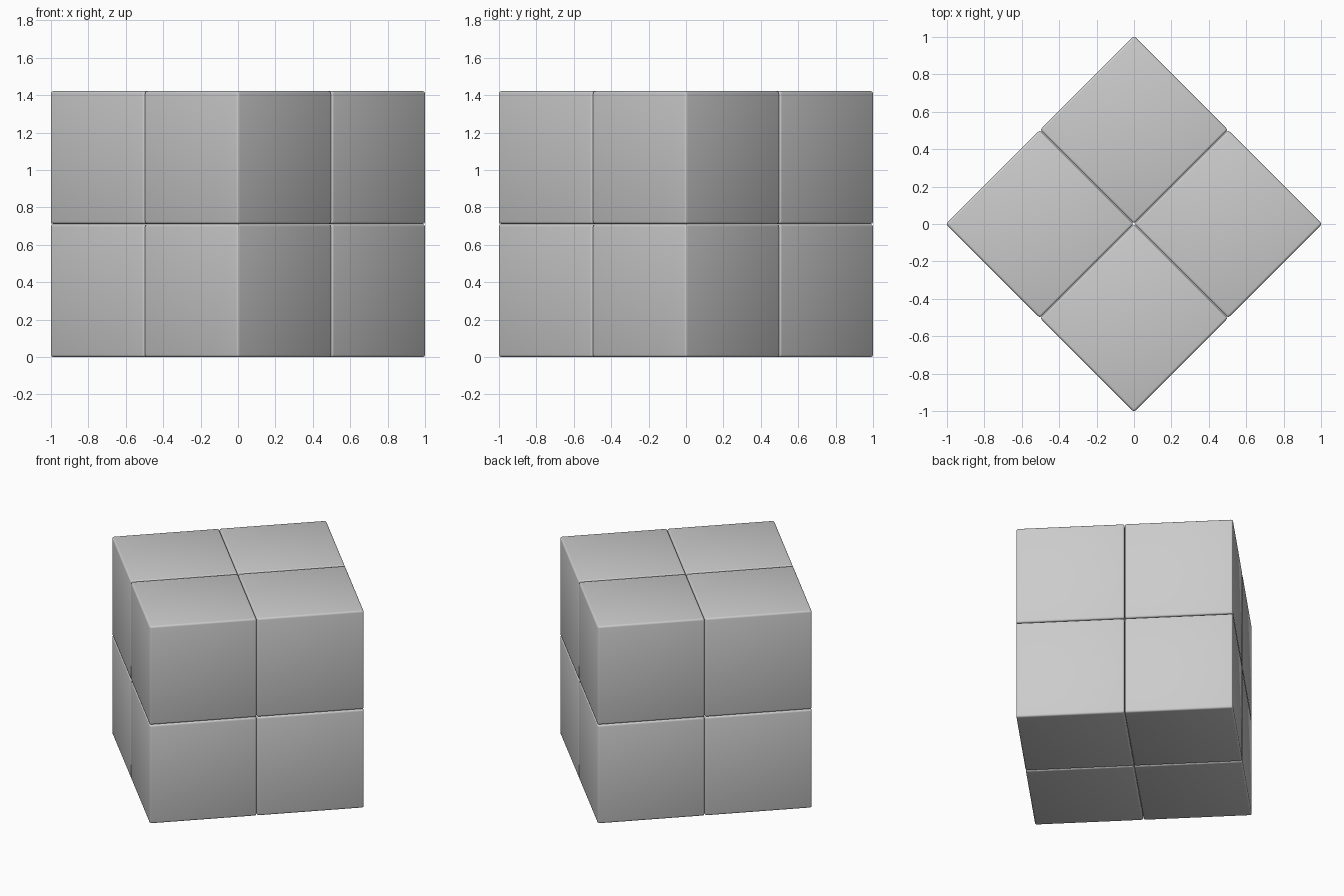
import bpy
from math import radians, sqrt

if "Cube" in bpy.data.objects:
    bpy.data.objects.remove(bpy.data.objects["Cube"])

BEVEL = 0.013
GAP = 0.002
# total side so that the rounded diagonal measures 2 units
SIDE = (2 + 2 * BEVEL * (sqrt(2) - 1)) / sqrt(2)
CUBE = (SIDE - GAP) / 2
STEP = (CUBE + GAP) / 2
DIAG = STEP * sqrt(2)


def small_cube(name, x, y, z):
    bpy.ops.mesh.primitive_cube_add(size=CUBE, location=(x, y, z),
                                    rotation=(0, 0, radians(45)))
    ob = bpy.context.object
    ob.name = name
    # softened edges
    mod = ob.modifiers.new("rounded_edges", 'BEVEL')
    mod.width = BEVEL
    mod.segments = 3
    bpy.ops.object.modifier_apply(modifier=mod.name)
    bpy.ops.object.shade_smooth_by_angle(angle=radians(40))
    return ob


# two layers of four cubes, turned to a diamond in plan
spots = {"front": (0, -DIAG), "right": (DIAG, 0),
         "back": (0, DIAG), "left": (-DIAG, 0)}
for layer, z in (("lower", CUBE / 2), ("upper", CUBE * 1.5 + GAP)):
    for side, (x, y) in spots.items():
        small_cube(f"{layer}_{side}_cube", x, y, z)
